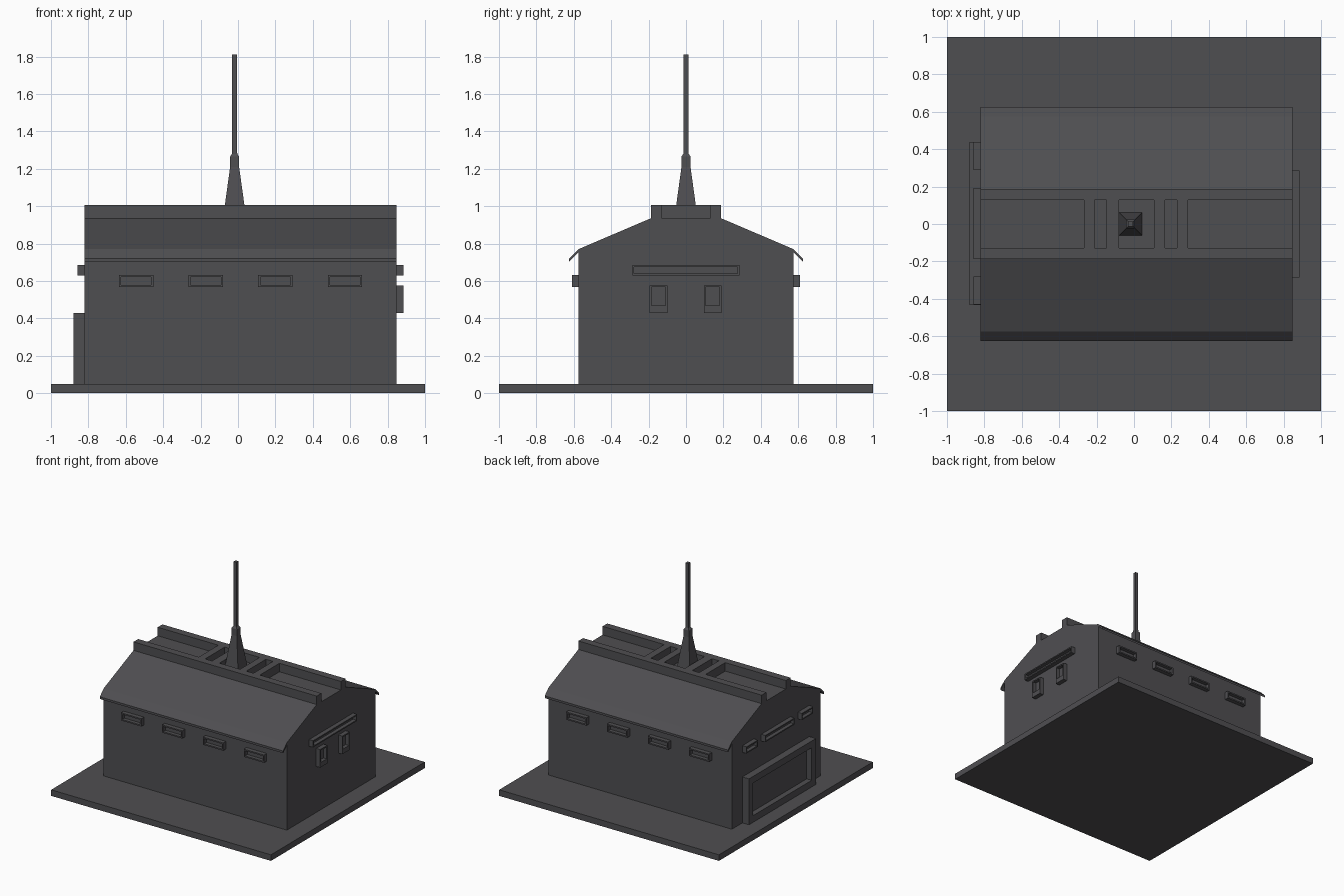
import bpy, bmesh
from mathutils import Vector

if "Cube" in bpy.data.objects:
    bpy.data.objects.remove(bpy.data.objects["Cube"])

grey = bpy.data.materials.new("dark_grey")
grey.diffuse_color = (0.078, 0.077, 0.083, 1)
grey.use_nodes = True
grey.node_tree.nodes["Principled BSDF"].inputs["Base Color"].default_value = grey.diffuse_color

X0, X1, YW = -0.82, 0.848, 0.575   # building ends and half depth


def finish(name, bm):
    bmesh.ops.recalc_face_normals(bm, faces=bm.faces)
    me = bpy.data.meshes.new(name)
    bm.to_mesh(me)
    bm.free()
    me.materials.append(grey)
    ob = bpy.data.objects.new(name, me)
    bpy.context.collection.objects.link(ob)
    return ob


def loft(name, rings):
    """Closed solid through rings of equal point count."""
    bm = bmesh.new()
    vs = [[bm.verts.new(p) for p in r] for r in rings]
    n = len(vs[0])
    for a, b in zip(vs, vs[1:]):
        for i in range(n):
            j = (i + 1) % n
            bm.faces.new((a[i], a[j], b[j], b[i]))
    bm.faces.new(vs[0])
    bm.faces.new(vs[-1])
    return finish(name, bm)


def box(name, x0, x1, y0, y1, z0, z1):
    return loft(name, [[(x0, y0, z), (x1, y0, z), (x1, y1, z), (x0, y1, z)] for z in (z0, z1)])


def extrude_x(name, prof):
    return loft(name, [[(x, y, z) for y, z in prof] for x in (X0, X1)])


def framed(name, axis, wall, sign, u0, u1, z0, z1, out, rim, depth, sill=None):
    """Raised frame on a wall with a sunken pane; axis is the wall normal."""
    sill = rim if sill is None else sill

    def ring(a, b, c, d, w):
        pts = [(a, c), (b, c), (b, d), (a, d)]
        p = wall + sign * w
        return [(p, u, z) if axis == 'x' else (u, p, z) for u, z in pts]
    inner = (u0 + rim, u1 - rim, z0 + sill, z1 - rim)
    return loft(name, [ring(u0, u1, z0, z1, 0), ring(u0, u1, z0, z1, out),
                       ring(*inner, out), ring(*inner, out - depth)])


# ground slab
box("base_slab", -1, 1, -1, 1, 0, 0.05)

# walls and gable roof
extrude_x("building_body", [(-YW, 0.05), (YW, 0.05), (YW, 0.77), (0.188, 0.935),
                            (-0.188, 0.935), (-YW, 0.77)])

# sloping eaves and ridge rails on both sides
for s, side in ((-1, "front"), (1, "back")):
    extrude_x(side + "_eave", [(s * YW, 0.77), (s * 0.625, 0.72),
                               (s * 0.625, 0.702), (s * YW, 0.752)])
    y = sorted((s * 0.127, s * 0.188))
    box(side + "_ridge_rail", X0, X1, *y, 0.935, 1.005)

# cross blocks between the rails
for a, b in ((-0.268, -0.21), (-0.147, -0.08), (0.108, 0.165), (0.23, 0.288)):
    box("ridge_block", a, b, -0.127, 0.127, 0.935, 1.005)


# tapered spire with collar and mast
def square(h, z, cx=-0.018):
    return [(cx - h, -h, z), (cx + h, -h, z), (cx + h, h, z), (cx - h, h, z)]


loft("spire", [square(h, z) for h, z in
               ((0.062, 0.935), (0.024, 1.21), (0.024, 1.265), (0.014, 1.28),
                (0.013, 1.81))])

# long-wall windows
for s in (-1, 1):
    for cx in (-0.545, -0.173, 0.2, 0.572):
        framed("wall_window", 'y', s * YW, s, cx - 0.092, cx + 0.092,
               0.568, 0.632, 0.035, 0.011, 0.03)

# right end: long window and two small windows
framed("long_end_window", 'x', X1, 1, -0.287, 0.285, 0.63, 0.685, 0.036, 0.01, 0.03)
for cy in (-0.147, 0.142):
    framed("small_end_window", 'x', X1, 1, cy - 0.047, cy + 0.047,
           0.428, 0.577, 0.036, 0.01, 0.03, 0.04)

# left end: garage door and three windows above
framed("garage_door", 'x', X0, -1, -0.432, 0.438, 0.05, 0.428, 0.06, 0.055, 0.045)
for a, b in ((-0.43, -0.282), (-0.187, 0.193), (0.29, 0.438)):
    framed("left_end_window", 'x', X0, -1, a, b, 0.63, 0.685, 0.037, 0.01, 0.03)
